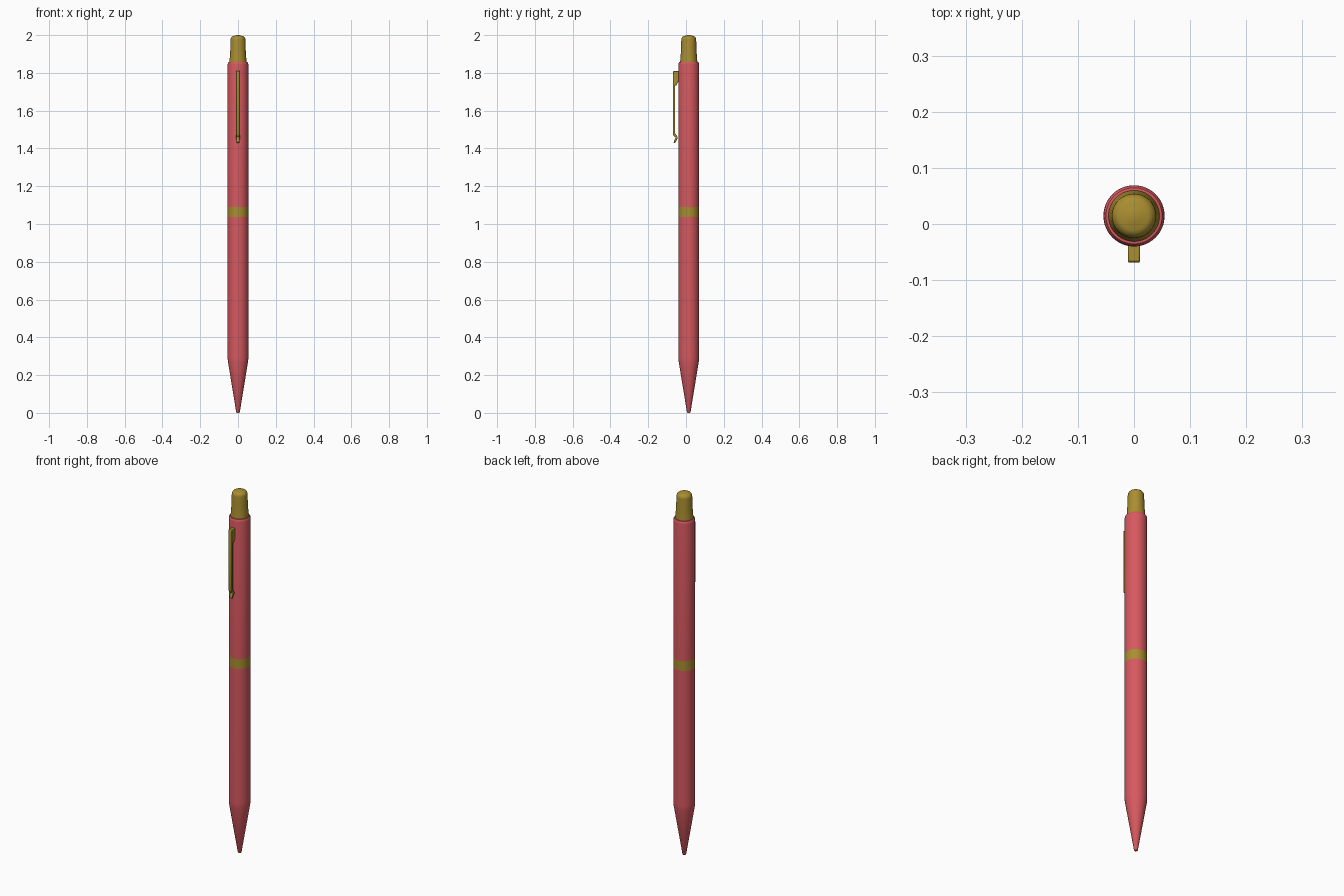
import bpy, bmesh, math

if "Cube" in bpy.data.objects:
    bpy.data.objects.remove(bpy.data.objects["Cube"])

CY = 0.0145   # barrel axis sits slightly behind the origin
SEG = 64


def material(name, rgb):
    m = bpy.data.materials.new(name)
    m.diffuse_color = (*rgb, 1)
    m.use_nodes = True
    m.node_tree.nodes["Principled BSDF"].inputs["Base Color"].default_value = m.diffuse_color
    return m


RED = material("red_lacquer", (0.68, 0.10, 0.115))
GOLD = material("gold_metal", (0.40, 0.27, 0.03))


def finish(name, bm, mat, angle=30):
    bmesh.ops.recalc_face_normals(bm, faces=bm.faces)
    me = bpy.data.meshes.new(name)
    bm.to_mesh(me)
    bm.free()
    ob = bpy.data.objects.new(name, me)
    bpy.context.collection.objects.link(ob)
    me.materials.append(mat)
    bpy.ops.object.select_all(action='DESELECT')
    ob.select_set(True)
    bpy.context.view_layer.objects.active = ob
    bpy.ops.object.shade_smooth_by_angle(angle=math.radians(angle))
    return ob


def lathe(name, profile, mat):
    """Closed solid of revolution from (radius, z) points."""
    bm = bmesh.new()
    rings = []
    for r, z in profile:
        rings.append([bm.verts.new((r * math.cos(a), CY + r * math.sin(a), z))
                      for a in (2 * math.pi * i / SEG for i in range(SEG))])
    for lo, hi in zip(rings, rings[1:]):
        for i in range(SEG):
            j = (i + 1) % SEG
            bm.faces.new((lo[i], lo[j], hi[j], hi[i]))
    bm.faces.new(rings[0])
    bm.faces.new(rings[-1])
    return finish(name, bm, mat)


# Barrel halves, the lower one tapering to the writing tip
lathe("lower_barrel", [(0.007, 0), (0.0095, 0.004), (0.053, 0.27),
                       (0.0543, 0.282), (0.0545, 0.295), (0.0545, 1.037)], RED)
lathe("centre_band", [(0.0545, 1.037), (0.0545, 1.09)], GOLD)
lathe("upper_barrel", [(0.0545, 1.09), (0.0545, 1.845), (0.0535, 1.852),
                       (0.050, 1.858), (0.044, 1.859)], RED)

# Push button with a rounded top edge
button = [(0.0455, 1.85), (0.0455, 1.862), (0.044, 1.875), (0.041, 1.92), (0.0395, 1.975)]
for k in range(1, 7):
    a = math.radians(15 * k)
    button.append((0.0215 + 0.018 * math.cos(a), 1.975 + 0.021 * math.sin(a)))
button += [(0.012, 1.999), (0.004, 2.0)]
lathe("push_button", button, GOLD)

# Pocket clip: side outline in (y, z), extruded across x
outline = [(-0.036, 1.81), (-0.067, 1.81), (-0.069, 1.80), (-0.069, 1.475),
           (-0.066, 1.468), (-0.055, 1.458), (-0.066, 1.432), (-0.058, 1.428),
           (-0.044, 1.455), (-0.046, 1.464), (-0.058, 1.482), (-0.058, 1.735),
           (-0.051, 1.732), (-0.044, 1.75), (-0.036, 1.755)]
bm = bmesh.new()
W = 0.0105
face = bm.faces.new([bm.verts.new((-W, y, z)) for y, z in outline])
ext = bmesh.ops.extrude_face_region(bm, geom=[face])
bmesh.ops.translate(bm, vec=(2 * W, 0, 0),
                    verts=[v for v in ext["geom"] if isinstance(v, bmesh.types.BMVert)])
# Taper the free end slightly so it reads as a rounded tongue
for v in bm.verts:
    if v.co.z < 1.44:
        v.co.x *= 0.65
clip = finish("pocket_clip", bm, GOLD, 40)
bev = clip.modifiers.new("soft_edges", 'BEVEL')
bev.width = 0.003
bev.segments = 3
bev.limit_method = 'ANGLE'
bev.angle_limit = math.radians(50)
